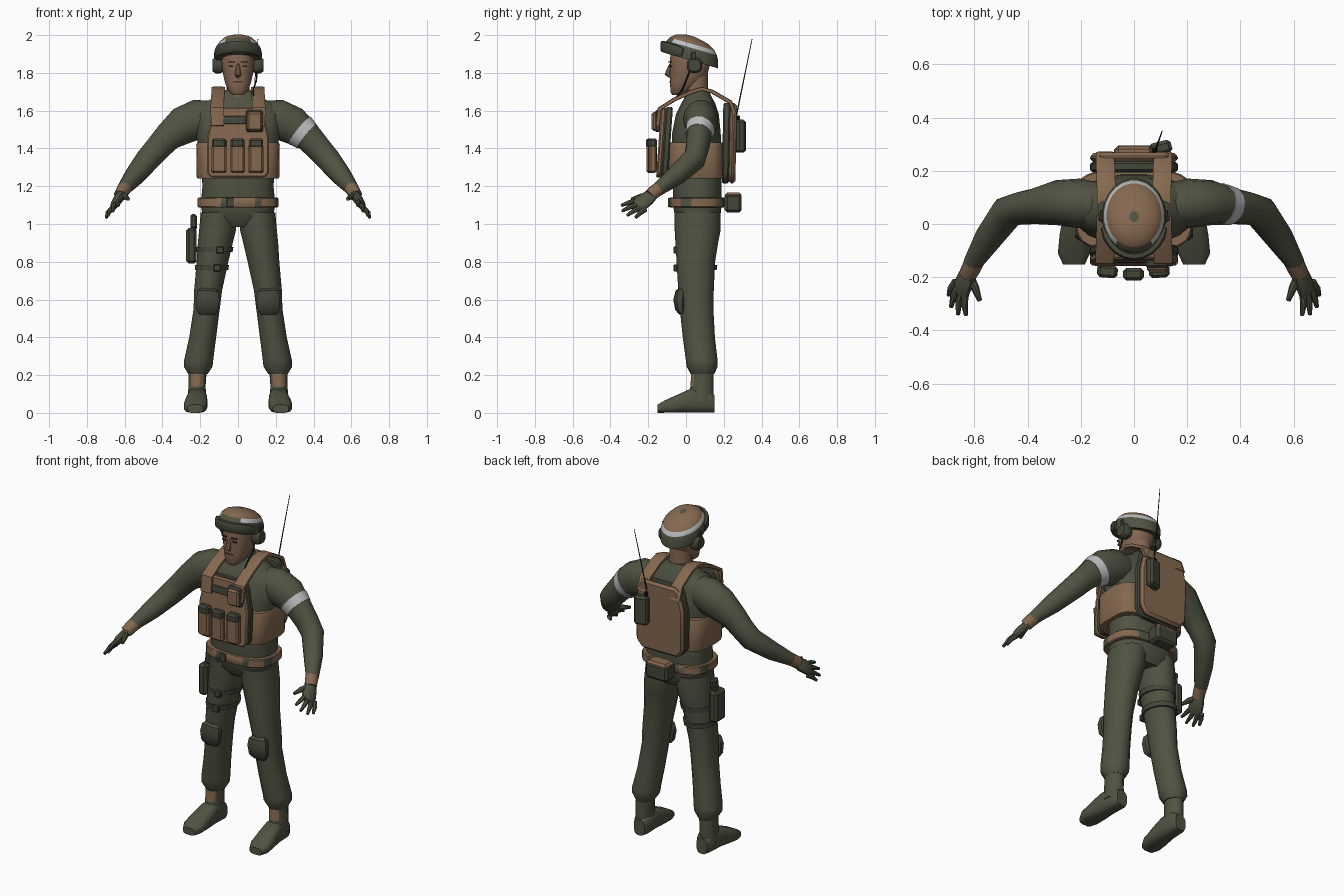
import bpy, bmesh, math
from mathutils import Vector, Matrix


def material(name, r, g, b):
    m = bpy.data.materials.new(name)
    m.diffuse_color = (r, g, b, 1)
    return m


OLIVE = material("olive cloth", 0.080, 0.086, 0.054)
DARK = material("dark olive gear", 0.058, 0.063, 0.042)
TAN = material("brown canvas", 0.235, 0.140, 0.080)
SKIN = material("skin", 0.235, 0.135, 0.085)
SHADE = material("facial detail", 0.060, 0.036, 0.025)
WHITE = material("pale band", 0.50, 0.51, 0.52)
BLACK = material("black wire", 0.012, 0.012, 0.012)


def finish(name, bm, mats, angle=40):
    bmesh.ops.recalc_face_normals(bm, faces=bm.faces)
    me = bpy.data.meshes.new(name)
    bm.to_mesh(me)
    bm.free()
    ob = bpy.data.objects.new(name, me)
    bpy.context.collection.objects.link(ob)
    for m in mats:
        me.materials.append(m)
    bpy.ops.object.select_all(action='DESELECT')
    ob.select_set(True)
    bpy.context.view_layer.objects.active = ob
    bpy.ops.object.shade_smooth_by_angle(angle=math.radians(angle))
    return ob


def loft(name, rings, mats, n=16, e=2.0, rule=None):
    """Skin through rings of (centre, u axis, v axis); rule(ring, centre) picks the material."""
    bm = bmesh.new()
    loops = []
    for c, u, v in rings:
        loop = []
        for i in range(n):
            a = 2 * math.pi * (i + 0.5) / n
            p, q = [math.copysign(abs(t) ** (2 / e), t) for t in (math.cos(a), math.sin(a))]
            loop.append(bm.verts.new(Vector(c) + Vector(u) * p + Vector(v) * q))
        loops.append(loop)
    for k in range(len(loops) - 1):
        for i in range(n):
            j = (i + 1) % n
            f = bm.faces.new((loops[k][i], loops[k][j], loops[k + 1][j], loops[k + 1][i]))
            if rule:
                f.material_index = rule(k, f.calc_center_median())
    bm.faces.new(loops[0])
    bm.faces.new(loops[-1])
    return finish(name, bm, mats)


def stack(name, rows, mats, tilt=0, **kw):
    """Level rings from rows of (z, x, y, rx, ry)."""
    return loft(name, [((x, y, z), (rx, 0, 0), (0, ry, -ry * tilt)) for z, x, y, rx, ry in rows], mats, **kw)


def tube(name, pts, radii, mats, ref=(0, 1, 0), **kw):
    """Rings square to a path; radii are (across, along ref)."""
    pts = [Vector(p) for p in pts]
    rings = []
    for i, p in enumerate(pts):
        t = (pts[min(i + 1, len(pts) - 1)] - pts[max(i - 1, 0)]).normalized()
        u = t.cross(Vector(ref)).normalized()
        a, b = radii[i] if isinstance(radii[i], tuple) else (radii[i], radii[i])
        rings.append((p, u * a, u.cross(t) * b))
    return loft(name, rings, mats, **kw)


def box(name, c, size, mat, bevel=0.01, rx=0, rz=0):
    bm = bmesh.new()
    bmesh.ops.create_cube(bm, size=1, matrix=Matrix.Translation(c) @ Matrix.Rotation(rz, 4, 'Z')
                          @ Matrix.Rotation(rx, 4, 'X') @ Matrix.Diagonal((*size, 1)))
    if bevel:
        bmesh.ops.bevel(bm, geom=bm.edges[:], offset=bevel, segments=1, affect='EDGES')
    return finish(name, bm, [mat], 25)


def plate(name, half, y0, y1, mat, lean=0.0, bevel=0.008):
    """Mirrored (x, z) half outline made solid between y0 and y1, leaning with height."""
    out = half + [(-x, z) for x, z in reversed(half)]
    bm = bmesh.new()
    f = bm.faces.new([bm.verts.new((x, y0 + lean * (z - 1.25), z)) for x, z in out])
    r = bmesh.ops.extrude_face_region(bm, geom=[f])
    bmesh.ops.translate(bm, vec=(0, y1 - y0, 0), verts=[v for v in r['geom'] if isinstance(v, bmesh.types.BMVert)])
    bmesh.ops.bevel(bm, geom=bm.edges[:], offset=bevel, segments=1, affect='EDGES')
    return finish(name, bm, [mat], 25)


# Shirt and hips
stack("shirt_torso", [(0.985, 0, .065, .09, .09), (1.03, 0, .062, .185, .12), (1.1, 0, .06, .2, .13),
                      (1.2, 0, .06, .19, .13), (1.35, 0, .055, .2, .135), (1.48, 0, .055, .225, .13),
                      (1.58, 0, .06, .235, .115), (1.64, 0, .065, .19, .09), (1.675, 0, .065, .11, .07),
                      (1.71, 0, .06, .07, .06)], [OLIVE], n=20, e=2.5)

# Neck, head and face
stack("neck", [(1.6, 0, .06, .066, .066), (1.68, 0, .055, .062, .064), (1.8, 0, .045, .064, .07)], [SKIN], n=14)
stack("head", [(1.683, 0, -.045, .028, .028), (1.70, 0, -.03, .05, .054), (1.745, 0, -.003, .069, .082),
               (1.80, 0, .016, .082, .102), (1.86, 0, .022, .088, .11), (1.93, 0, .025, .085, .105)], [SKIN], e=2.3)
tube("nose", [(0, -.078, 1.85), (0, -.092, 1.815), (0, -.098, 1.795), (0, -.08, 1.782)],
     [.008, .013, .017, .012], [SKIN], ref=(1, 0, 0), n=8)
box("mouth", (0, -.083, 1.753), (.045, .008, .007), SHADE, 0)
for s in (1, -1):
    box("eye", (s * .034, -.083, 1.835), (.028, .009, .010), SHADE, 0, rz=s * .25)
    box("eyebrow", (s * .034, -.086, 1.858), (.036, .009, .007), SHADE, 0, rz=s * .25)

# Helmet with pale stripe and brown crown
stack("helmet", [(1.866, 0, .025, .118, .145), (1.905, 0, .027, .121, .145), (1.932, 0, .03, .114, .134),
                 (1.953, 0, .033, .104, .12), (1.976, 0, .032, .08, .09), (1.988, 0, .03, .05, .055),
                 (1.996, 0, .028, .018, .02)], [OLIVE, WHITE, TAN], tilt=.29, n=24,
      rule=lambda k, c: 0 if k < 2 or (k == 2 and c.y < -.07) else (1 if k == 2 else 2))
arc = [math.radians(a) for a in range(-165, -14, 15)]
tube("goggles", [(.118 * math.cos(a), .02 + .142 * math.sin(a), 1.895 - .045 * math.sin(a)) for a in arc],
     [(.011, .022)] + [(.015, .030)] * (len(arc) - 2) + [(.011, .022)], [DARK], ref=(0, 0, 1), n=8, e=3)

# Headset
for s in (1, -1):
    loft("ear_cup", [((s * x, .045, 1.84), (0, r, 0), (0, 0, r)) for x, r in
                     ((.08, .036), (.095, .042), (.12, .042), (.134, .032))], [DARK], n=10, e=2.6)
    box("ear_cup_arm", (s * .122, .04, 1.885), (.012, .025, .05), DARK, .003)
tube("headset_cable", [(.1, .02, 1.81), (.098, 0, 1.76), (.08, -.02, 1.71), (.08, -.06, 1.66)],
     [.004] * 4, [BLACK], n=6)

# Arms, gloves and fingers
TIPS = [(.632, -.343, 1.098), (.662, -.34, 1.068), (.688, -.312, 1.045), (.697, -.268, 1.033)]
for s in (1, -1):
    M = lambda x, y, z: (s * x, y, z)
    tube("sleeve", [M(.13, .07, 1.565), M(.21, .078, 1.555), M(.29, .08, 1.522), M(.37, .067, 1.462),
                    M(.425, .06, 1.402), M(.475, .045, 1.345), M(.545, -.05, 1.258), M(.607, -.148, 1.183)],
         [(.09, .085), (.108, .093), (.103, .085), (.078, .068), (.07, .062), (.066, .062), (.055, .053),
          (.036, .036)], [OLIVE], n=14)
    tube("wrist", [M(.6, -.138, 1.19), M(.612, -.165, 1.172), M(.625, -.19, 1.15)],
         [(.038, .038), (.036, .036), (.034, .034)], [TAN], n=12)
    tube("glove_palm", [M(.617, -.176, 1.16), M(.632, -.205, 1.134), M(.645, -.235, 1.114), M(.652, -.262, 1.097)],
         [(.022, .034), (.026, .042), (.024, .046), (.016, .04)], [OLIVE], ref=M(.5, .35, -.65), n=12)
    for i, tip in enumerate(TIPS):
        t = Vector(M(*tip))
        b = Vector(M(.634 + .012 * i, -.255 + .013 * i, 1.122 - .015 * i))
        tube("glove_finger", [b, b.lerp(t, .5) + Vector((s * .005, 0, .005)), t], [.015, .0135, .008],
             [OLIVE], n=8)
    tube("glove_thumb", [M(.618, -.2, 1.15), M(.598, -.24, 1.145), M(.58, -.288, 1.132)], [.018, .016, .009],
         [OLIVE], n=8)

# Pale band on one arm
tube("arm_band", [(.325, .075, 1.497), (.365, .068, 1.465)], [(.095, .08), (.083, .073)], [WHITE], n=14)

# Legs, boots and knee pads
for s in (1, -1):
    rows = [(1.06, .1, .06, .1, .122), (.97, .108, .062, .1, .122), (.9, .12, .057, .095, .113),
            (.8, .135, .052, .086, .102), (.65, .158, .053, .076, .094), (.55, .166, .056, .071, .089),
            (.4, .187, .068, .073, .085), (.28, .208, .083, .079, .084), (.245, .211, .085, .078, .082),
            (.205, .212, .088, .052, .062)]
    stack("trouser_leg", [(z, s * x, y, a, b) for z, x, y, a, b in rows], [OLIVE], n=14)
    stack("boot_shaft", [(.24, s * .213, .088, .05, .06), (.14, s * .217, .085, .047, .064),
                         (.06, s * .217, .08, .052, .068)], [OLIVE, TAN], n=12,
          rule=lambda k, c: int(k == 0 and c.y < .035))
    foot = [(.15, .212, .048, .036), (.125, .212, .06, .049), (.03, .216, .066, .052), (-.04, .221, .050, .06),
            (-.11, .226, .034, .062), (-.152, .226, .022, .042)]
    loft("boot_foot", [((s * x, y, h), (a, 0, 0), (0, 0, h)) for y, x, h, a in foot], [OLIVE], n=12, e=3)
    tube("knee_pad", [(s * .162, -.02, .525), (s * .162, -.03, .55), (s * .16, -.035, .60), (s * .158, -.028, .64),
                      (s * .157, -.02, .655)], [(.045, .015), (.06, .028), (.064, .032), (.058, .028), (.04, .015)],
         [DARK], n=10, e=3)

# Belt with camouflage patches, buckle and rear pouch
stack("belt", [(1.088, 0, .057, .21, .143), (1.093, 0, .057, .215, .147), (1.135, 0, .057, .215, .147),
               (1.14, 0, .057, .21, .143)], [TAN, OLIVE], n=32, e=2.8,
      rule=lambda k, c: int(math.sin(c.x * 37 + c.y * 23) > .55))
box("belt_buckle", (-.04, -.092, 1.114), (.04, .009, .048), DARK, .002)
box("rear_pouch", (0, .25, 1.11), (.15, .09, .1), DARK, .015)
box("rear_pouch_flap", (0, .25, 1.15), (.14, .088, .034), TAN, .012)

# Thigh holster, straps and small pouches
box("holster", (-.247, .05, .885), (.055, .1, .19), DARK, .014)
box("holster_grip", (-.235, .06, 1.01), (.035, .05, .08), DARK, .01, rx=-.15)
for z, x, r in ((.865, -.125, .098), (.77, -.14, .090)):
    stack("thigh_strap", [(z - .014, x, .055, r, .109), (z + .014, x + .003, .056, r + .002, .112)], [DARK], n=16)
    box("thigh_strap_pouch", (x + .03, -.055, z - .003), (.04, .022, .038), DARK, .005)

# Vest: side band, front and back plates, shoulder straps
stack("vest_side_band", [(1.24, 0, .053, .215, .148), (1.25, 0, .053, .22, .15), (1.42, 0, .053, .222, .15),
                         (1.432, 0, .053, .216, .146)], [TAN], n=24, e=4.2)
FRONT = [(.14, 1.245), (.165, 1.27), (.165, 1.45), (.135, 1.59), (.115, 1.62)]
plate("vest_front_lining", FRONT, -.132, -.095, DARK, .07)
plate("vest_front_plate", FRONT, -.158, -.130, TAN, .07)
BACK = [(.12, 1.215), (.16, 1.26), (.165, 1.5), (.135, 1.62), (.115, 1.64)]
plate("vest_back_lining", BACK, .19, .228, DARK, .02)
plate("vest_back_plate", BACK, .226, .262, TAN, .02, .014)
for s in (1, -1):
    tube("shoulder_strap", [(s * .108, -.15, 1.52), (s * .11, -.14, 1.61), (s * .108, -.06, 1.66), (s * .105, .03, 1.7),
                            (s * .105, .085, 1.716), (s * .105, .14, 1.70), (s * .108, .235, 1.645),
                            (s * .108, .262, 1.57)], [(.011, .036)] * 8, [TAN], ref=(1, 0, 0), n=8, e=6)

# Magazine pouches, admin pouch and patch
for x, y in ((-.1, -.178), (-.002, -.188), (.095, -.178)):
    box("magazine_pouch", (x, y, 1.345), (.078, .042, .15), TAN, .01, rz=x * .8)
    box("magazine_flap", (x, y - .001, 1.428), (.074, .046, .05), DARK, .01, rz=x * .8)
box("admin_pouch_base", (.088, -.15, 1.545), (.09, .03, .115), DARK, .008)
box("admin_pouch", (.088, -.165, 1.543), (.08, .034, .1), TAN, .01)
box("chest_patch", (-.025, -.142, 1.55), (.13, .008, .042), DARK, .002, rx=-.07)

# Radio and antenna
box("radio", (.1, .285, 1.465), (.085, .05, .175), DARK, .012, rz=.25)
box("radio_knob", (.078, .275, 1.56), (.02, .02, .03), BLACK, .004)
tube("antenna", [(.076, .262, 1.55), (.09, .305, 1.76), (.106, .35, 1.98)], [.004, .003, .0018], [BLACK], n=6)
